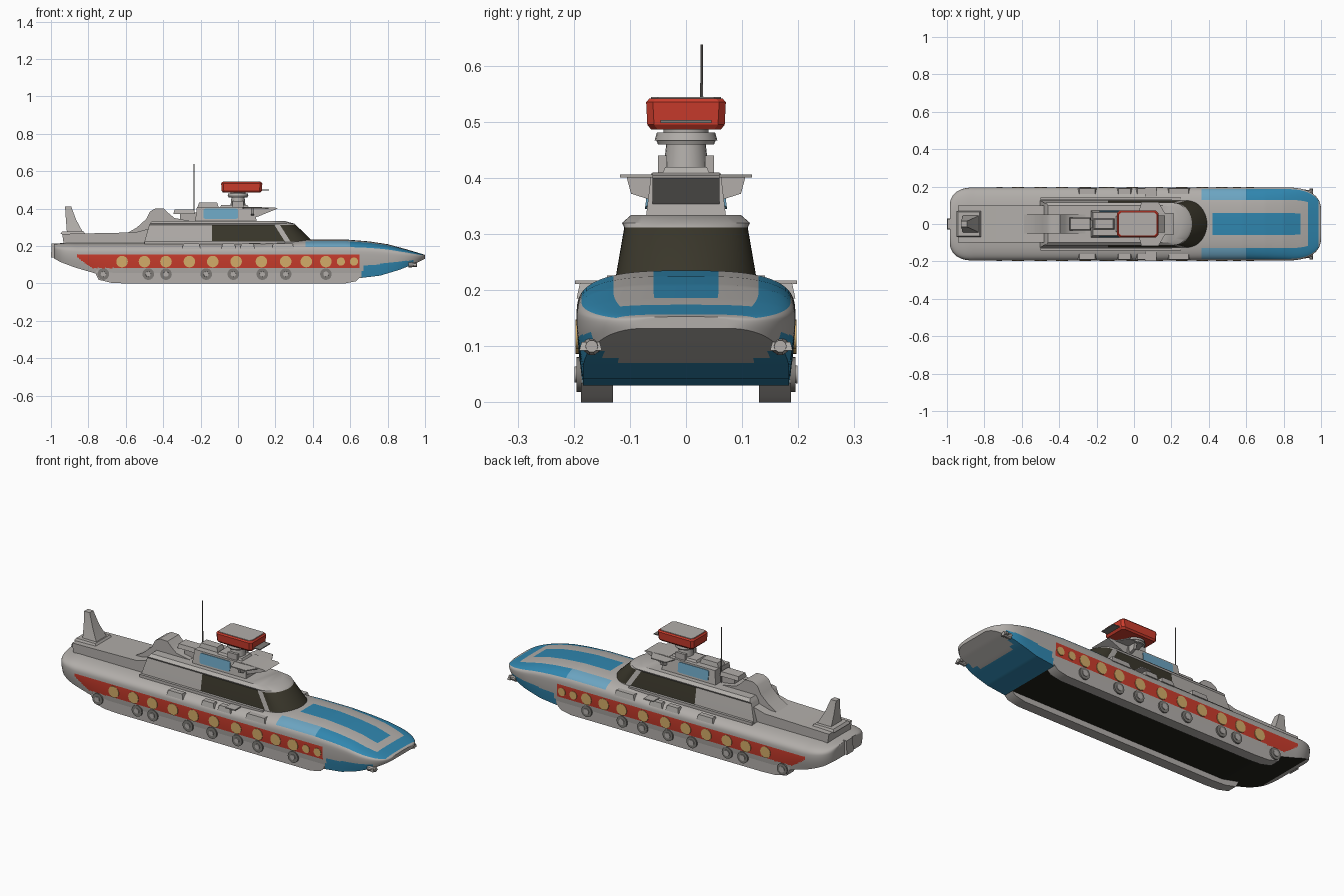
import bpy, bmesh, math
from mathutils import Vector

if "Cube" in bpy.data.objects:
    bpy.data.objects.remove(bpy.data.objects["Cube"])

def lin(v):
    s = v / 255
    return ((s + 0.055) / 1.055) ** 2.4

def material(name, r, g, b):
    m = bpy.data.materials.new(name)
    m.diffuse_color = (lin(r), lin(g), lin(b), 1)
    m.use_nodes = True
    m.node_tree.nodes["Principled BSDF"].inputs["Base Color"].default_value = m.diffuse_color
    return m

GREY = material("hull grey", 178, 174, 170)
BLUE = material("deck blue", 48, 135, 176)
RED = material("stripe red", 203, 60, 44)
TAN = material("porthole tan", 212, 172, 104)
DARK = material("window dark", 58, 55, 43)
BLACK = material("bottom black", 32, 32, 25)
PALE = material("pale blue", 108, 165, 194)
WHEEL = material("wheel grey", 125, 122, 118)

def finish(name, bm, mats, angle=35):
    bmesh.ops.recalc_face_normals(bm, faces=bm.faces[:])
    me = bpy.data.meshes.new(name)
    bm.to_mesh(me)
    bm.free()
    for m in mats:
        me.materials.append(m)
    ob = bpy.data.objects.new(name, me)
    bpy.context.collection.objects.link(ob)
    bpy.ops.object.select_all(action='DESELECT')
    ob.select_set(True)
    bpy.context.view_layer.objects.active = ob
    bpy.ops.object.shade_smooth_by_angle(angle=math.radians(angle))
    return ob

def loft(rings, rule):
    """Skin closed rings; rule(ring, segment, centre) gives the material index."""
    bm = bmesh.new()
    vs = [[bm.verts.new(p) for p in r] for r in rings]
    n = len(rings[0])
    for i in range(len(vs) - 1):
        for j in range(n):
            k = (j + 1) % n
            f = bm.faces.new((vs[i][j], vs[i][k], vs[i + 1][k], vs[i + 1][j]))
            f.material_index = rule(i, j, f.calc_center_median())
    bm.faces.new(vs[0])
    bm.faces.new(vs[-1])
    return bm

def box(name, x0, x1, y0, y1, z0, z1, mat, tx=0, ty=0):
    """Box whose top shrinks by tx and ty on each side."""
    r = [[(x0 + a, y0 + b, z), (x1 - a, y0 + b, z), (x1 - a, y1 - b, z), (x0 + a, y1 - b, z)]
         for z, a, b in ((z0, 0, 0), (z1, tx, ty))]
    return finish(name, loft(r, lambda *a: 0), [mat])

def prism(name, prof, y0, y1, mat, inset=0):
    """Side (x, z) profile extruded across y."""
    r = [[(x, y, z) for x, z in prof] for y in (y0, y1)]
    return finish(name, loft(r, lambda *a: 0), [mat])

def cyl(name, c, r1, r2, h, mat, axis='Z', seg=24):
    bm = bmesh.new()
    bmesh.ops.create_cone(bm, cap_ends=True, segments=seg, radius1=r1, radius2=r2, depth=h)
    ob = finish(name, bm, [mat])
    if axis == 'Y':
        ob.rotation_euler = (math.pi / 2, 0, 0)
    if axis == 'X':
        ob.rotation_euler = (0, math.pi / 2, 0)
    ob.location = c
    return ob

def interp(t, x):
    for (a, p), (b, q) in zip(t, t[1:]):
        if x <= b:
            return p + (q - p) * max(0, (x - a) / (b - a))
    return t[-1][1]

# --- hull: rounded sections lofted from stern to bow
BOT = [(-.985, .135), (-.95, .115), (-.87, .085), (-.75, .05), (-.66, .03), (.66, .03), (.76, .042),
       (.86, .072), (.95, .108), (1, .132)]
EDGE = [(-.985, .175), (-.85, .155), (.75, .155), (1, .143)]
TOP = [(-.985, .212), (-.9, .22), (.1, .22), (.4, .235), (.58, .235), (.7, .225), (.8, .21), (.9, .183), (1, .153)]

def width(x):
    if x > .82:
        return .075 + .12 * (1 - min(1, (x - .82) / .18) ** 2.3) ** (1 / 2.3)
    if x < -.86:
        return .095 + .1 * (1 - min(1, (-.86 - x) / .125) ** 2.3) ** (1 / 2.3)
    return .195

def side_y(x, z):
    b, e = interp(BOT, x), interp(EDGE, x)
    f = min(1, max(0, (z - b) / (e - b)))
    return width(x) * (.94 + .06 * math.sin(f * math.pi / 2))

NB, NS, ND = 6, 21, 26
def section(x):
    w, b, e, t = width(x), interp(BOT, x), interp(EDGE, x), interp(TOP, x)
    h = [(w * .94 * i / NB, b) for i in range(NB)]
    h += [(side_y(x, b + (e - b) * i / NS), b + (e - b) * i / NS) for i in range(NS)]
    for i in range(ND + 1):
        u = math.cos(math.pi / 2 * i / ND)
        h.append((w * u, e + (t - e) * (1 - u ** 3) ** (1 / 3)))
    h[-1] = (0, t)
    return [(x, y, z) for y, z in h] + [(x, -y, z) for y, z in h[-2:0:-1]]

xs = [-.86 - .125 * math.cos(i * math.pi / 24) for i in range(12)]
xs += [-.86 + 1.68 * i / 168 for i in range(169)]
xs += [.82 + .18 * math.sin(i * math.pi / 48) for i in range(1, 25)]
HALF = NB + NS + ND

def hull_rule(i, j, c):
    k = j if j < HALF else 2 * HALF - 1 - j
    x, y, z = c.x, abs(c.y), c.z
    u = y / width(x)
    if k >= NB + NS:                                   # deck paint
        if .42 < x < .885 and y < .06:
            return 1
        if .36 < x < .986 and u < .95 and (u > .66 or x > .925):
            return 5 if x < .6 and u > .66 else 1
        return 0
    if x > .655 + .3 * max(0, z - .03) and x < .85 + .1 * u ** 4 and z < .092 + .12 * (x - .66):
        return 1                                       # blue forefoot
    if k < NB:
        return 4 if -.94 < x < .8 else 0
    if .082 < z < .157 and -.86 + max(0, .14 - z) * 1.4 < x < .65:
        return 2                                       # side stripe
    return 0

finish("hull", loft([section(x) for x in xs], hull_rule), [GREY, BLUE, RED, TAN, BLACK, PALE])

# --- round portholes, side rails, wheels, deck fittings, anchors on both sides
for s, tag in ((-1, "right"), (1, "left")):
    for i, x in enumerate((-.62, -.5, -.385, -.26, -.135, -.01, .125, .255, .365, .47, .55, .62)):
        cyl(f"porthole_{tag}_{i}", (x, s * (side_y(x, .117) - .0005), .117),
            .031 if i < 10 else .022, .031 if i < 10 else .022, .007, TAN, 'Y', 20)
    prism(f"side_rail_{tag}", [(-.76, .05), (-.745, .02), (-.68, .004), (-.6, 0), (.57, 0), (.63, .012),
                               (.655, .035), (.655, .07), (-.76, .07)], s * .13, s * .187, GREY)
    for i, x in enumerate((-.72, -.48, -.385, -.17, -.025, .13, .255, .47)):
        cyl(f"wheel_{tag}_{i}", (x, s * .182, .05), .031, .031, .026, WHEEL, 'Y')
        cyl(f"wheel_hub_{tag}_{i}", (x, s * .184, .05), .016, .014, .03, GREY, 'Y', 12)
    for i, (x0, x1) in enumerate(((-.3, -.2), (-.09, -.01), (.01, .09), (.18, .3))):
        box(f"deck_fitting_{tag}_{i}", x0, x1, s * .175 - .02, s * .175 + .02, .185, .213, GREY, .008, .006)
    box(f"side_wing_{tag}", .06, .12, s * .172 - .026, s * .172 + .026, .211, .217, GREY)
    cyl(f"anchor_{tag}", (.935, s * .168, .1), .016, .011, .045, GREY, 'X', 10)
    box(f"anchor_fluke_{tag}", .938, .956, s * .17 - .02, s * .17 + .02, .093, .108, GREY, .004, .004)
    box(f"walkway_edge_{tag}", -.5, .25, s * .134 - .007, s * .134 + .007, .2, .226, GREY)

# --- stern deck with tapered fin
prism("stern_deck", [(-.93, .2), (-.94, .265), (-.55, .273), (-.45, .3), (-.45, .2)], -.1, .1, GREY)
box("stern_plate", -.95, -.815, -.07, .07, .264, .278, GREY, .01, .006)
r = [[(a, -w, z), (b, -w, z), (b, w, z), (a, w, z)] for z, a, b, w in
     ((.275, -.915, -.83, .045), (.34, -.92, -.865, .028), (.412, -.925, -.892, .016))]
finish("stern_fin", loft(r, lambda *a: 0), [GREY], 20)
box("stern_step", -1.0, -.97, -.03, .03, .14, .215, GREY, .004, .004)

# --- deckhouse with wraparound dark glazing
def plan(z, w, xb, xf, c):
    h = [(xb, w), (-.14, w), (c - .03, w), (c, w)]
    h += [(c + (xf - c) * math.sin(a * math.pi / 24), w * math.cos(a * math.pi / 24)) for a in range(1, 13)]
    h[-1] = (xf, 0)
    return [(x, y, z) for x, y in h] + [(x, -y, z) for x, y in h[-2::-1]]

def glazing(i, j, c):
    k = j if j < 15 else 29 - j
    return 1 if i == 1 and (k == 1 or 3 <= k < 15) else 0

house = [plan(.19, .13, -.51, .42, .29), plan(.225, .125, -.5, .4, .28), plan(.312, .11, -.475, .31, .225),
         plan(.32, .114, -.47, .3, .21), plan(.334, .098, -.46, .25, .17)]
finish("deckhouse", loft(house, glazing), [GREY, DARK], 30)
prism("funnel_hump", [(-.6, .265), (-.54, .3), (-.49, .345), (-.47, .385), (-.44, .402), (-.395, .4), (-.37, .375),
                      (-.34, .35), (-.26, .335), (-.26, .3), (-.5, .265)], -.05, .05, GREY)

# --- bridge, visor and wings
box("bridge", -.23, .1, -.072, .072, .325, .408, GREY, .01, .01)
prism("bridge_visor", [(.06, .34), (.1, .355), (.212, .4), (.2, .405), (.06, .41)], -.06, .06, GREY)
for s, tag in ((-1, "right"), (1, "left")):
    r = [[(x, s * (.0725 - .01 * (z - .325) / .083 + d), z) for x, z in
          ((-.185, .35), (-.175, .345), (-.01, .345), (0, .35), (0, .395), (-.01, .4), (-.175, .4), (-.185, .395))]
         for d in (-.003, .003)]
    finish(f"bridge_window_{tag}", loft(r, lambda *a: 0), [PALE])
    r = [[(.02, s * .05, z), (.17, s * .05, z), (.13, s * .118, z), (.04, s * .118, z)] for z in (.401, .406)]
    finish(f"bridge_wing_{tag}", loft(r, lambda *a: 0), [GREY])
    r = [[(x, s * .06, .36), (x, s * .098, .372), (x, s * .106, .402), (x, s * .06, .402)] for x in (.07, .085)]
    finish(f"wing_bracket_{tag}", loft(r, lambda *a: 0), [GREY])
    box(f"mast_block_{tag}", -.03, .03, s * .042 - .008, s * .042 + .008, .4, .44, GREY)

# --- roof gear
box("aft_locker", -.345, -.23, -.035, .035, .372, .395, GREY, .005, .005)
box("aft_locker_stand", -.31, -.22, -.022, .022, .32, .38, GREY)
box("roof_locker", -.22, -.1, -.03, .03, .4, .432, GREY, .012, .006)
box("roof_duct", -.1, .06, -.045, .045, .4, .42, GREY, .01, .008)
cyl("aerial", (-.235, .028, .485), .004, .0022, .305, WHEEL, 'Z', 8)

# --- mast and red scanner head
cyl("mast", (0, 0, .435), .042, .034, .075, GREY)
cyl("mast_collar_lower", (0, 0, .465), .05, .054, .01, GREY)
cyl("mast_collar", (0, 0, .474), .056, .052, .014, GREY)
cyl("mast_neck", (0, 0, .483), .04, .04, .016, GREY)

def rounded(z, x0, x1, w, c):
    return [(x0 + c, -w, z), (x1 - c, -w, z), (x1, c - w, z), (x1, w - c, z),
            (x1 - c, w, z), (x0 + c, w, z), (x0, w - c, z), (x0, c - w, z)]

head = [rounded(.486, -.08, .12, .062, .012), rounded(.495, -.088, .127, .069, .012),
        rounded(.535, -.09, .13, .071, .012), rounded(.542, -.084, .124, .065, .012)]
finish("scanner_head", loft(head, lambda *a: 0), [RED], 25)
top = [rounded(.538, -.08, .12, .062, .012), rounded(.5445, -.08, .12, .062, .012)]
finish("scanner_top", loft(top, lambda *a: 0), [GREY])
box("scanner_bar", .12, .165, -.045, .045, .498, .503, WHEEL)
